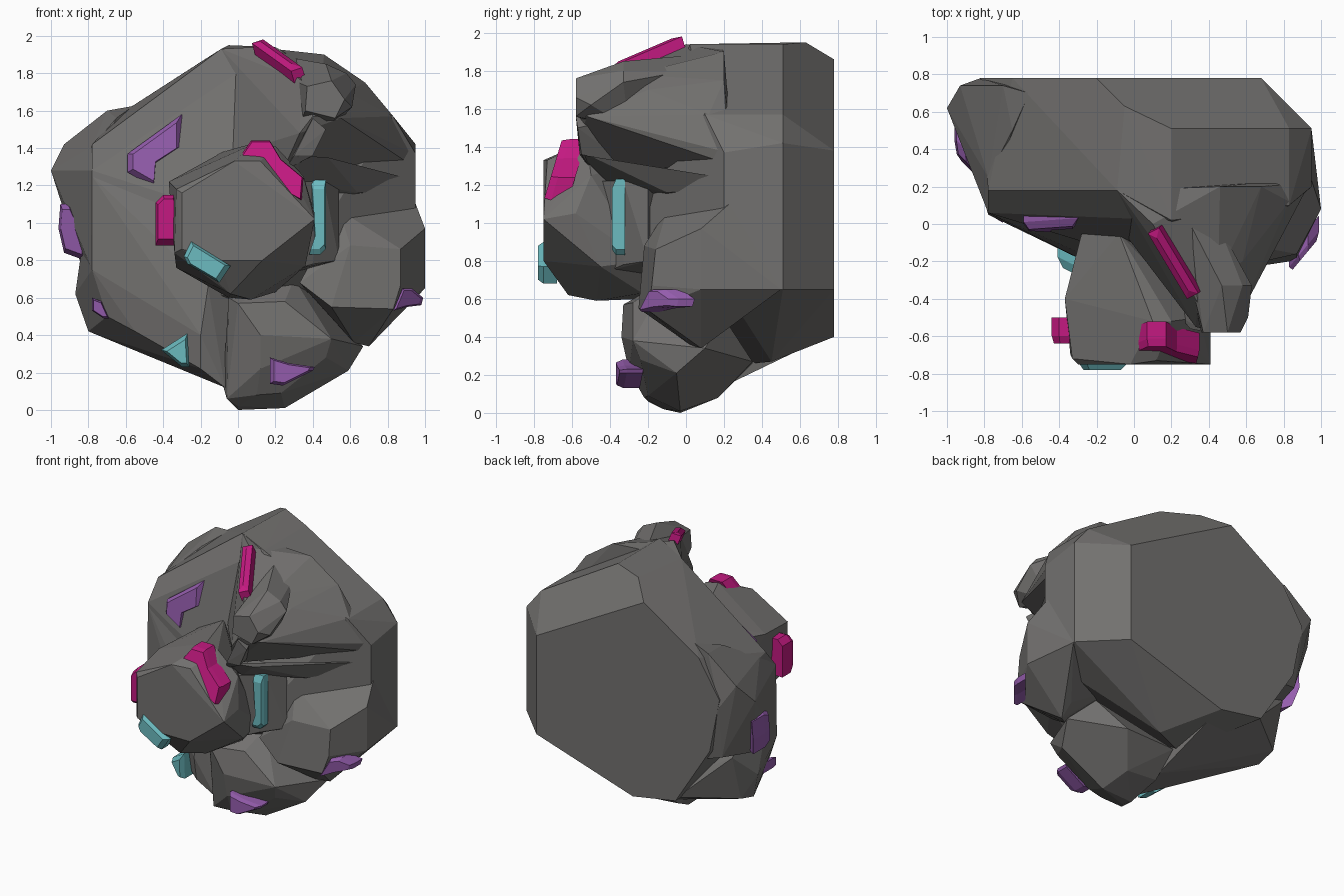
import bpy, bmesh
from mathutils import Vector


def material(name, rgb):
    m = bpy.data.materials.new(name)
    m.diffuse_color = (*rgb, 1)
    return m


ROCK = material("rock_grey", (0.17, 0.165, 0.16))
PINK = material("magenta", (0.55, 0.01, 0.22))
TEAL = material("teal", (0.15, 0.50, 0.53))
PURPLE = material("purple", (0.30, 0.11, 0.42))


def finish(name, bm, mat):
    bmesh.ops.recalc_face_normals(bm, faces=bm.faces)
    me = bpy.data.meshes.new(name)
    bm.to_mesh(me)
    bm.free()
    me.materials.append(mat)
    ob = bpy.data.objects.new(name, me)
    bpy.context.collection.objects.link(ob)
    return ob


def chunk(name, pts, mat=ROCK):
    """Faceted lump: convex hull of a few corner points."""
    bm = bmesh.new()
    for p in pts:
        bm.verts.new(p)
    bmesh.ops.convex_hull(bm, input=bm.verts)
    bmesh.ops.delete(bm, geom=[v for v in bm.verts if not v.link_faces], context='VERTS')
    bmesh.ops.dissolve_limit(bm, angle_limit=0.09, verts=bm.verts, edges=bm.edges)
    return finish(name, bm, mat)


def crystal(name, outline, y, slope, depth, mat, inset=0.8):
    """Front outline (x, z) laid on a sloped plane, extruded back, with a narrowed front."""
    cx = sum(p[0] for p in outline) / len(outline)
    cz = sum(p[1] for p in outline) / len(outline)
    sx, sz = slope
    rings = []
    bm = bmesh.new()
    for k, dy in ((inset, 0), (1, depth * 0.3), (1, depth)):
        ring = []
        for x, z in outline:
            dx, dz = (x - cx) * k, (z - cz) * k
            ring.append(bm.verts.new((cx + dx, y + dy + sx * dx + sz * dz, cz + dz)))
        rings.append(ring)
    n = len(outline)
    for a, b in zip(rings, rings[1:]):
        for i in range(n):
            bm.faces.new((a[i], a[(i + 1) % n], b[(i + 1) % n], b[i]))
    bm.faces.new(rings[0])
    bm.faces.new(rings[-1])
    return finish(name, bm, mat)


# Large rear mass with flat back and chamfered rim
back = [(-.65, 1.57), (-.2, 1.86), (.68, 1.38), (.68, .65), (-.11, .4), (-.46, .46), (-.74, .9), (-.82, 1.3)]
rim = [(.2, 1.94), (.83, 1.57), (.95, 1.42), (.95, .65)]
chunk("rear_rock", [(x, .78, z) for x, z in back] + [(x, .51, z) for x, z in rim]
      + [(-.05, .63, 1.95), (.95, .2, 1.37), (.95, .2, .66), (.83, .1, 1.57),
         (-.09, .18, 1.93), (.2, .02, 1.94), (-.78, .18, 1.42), (-.78, .06, 1.28),
         (-.78, .05, .75), (-.09, -.04, 1.4), (.3, -.2, 1.2), (.4, -.3, .9), (.15, -.2, .65),
         (-.15, -.15, .6), (.15, .45, .27), (-.1, .35, .26)])

# Left side mass
chunk("left_rock", [(-1, .62, 1.28), (-.93, .74, 1.42), (-.7, .74, 1.6), (-.56, .7, 1.625), (-.82, .78, 1.25),
                    (-.95, .5, 1.28), (-.78, .25, 1.41), (-.78, .06, 1.28), (-.84, .4, .78), (-.8, .72, .85),
                    (-.65, .5, 1.56), (-.78, .06, .75), (-.6, .78, .8)])

# Lower left mass, running back under the rear
chunk("lower_left_rock", [(-.87, .4, .62), (-.86, .35, .72), (-.8, .35, .42), (-.8, .5, .46), (-.78, .05, .75),
                          (-.78, .06, 1.25), (-.7, .06, .5), (-.55, -.03, .42), (-.4, -.08, .35), (-.5, -.07, .75),
                          (-.16, -.21, .66), (-.2, -.23, .4), (-.2, -.2, .22), (-.07, -.17, .12), (0, -.1, .12),
                          (0, -.1, .6), (-.05, .2, .14), (-.1, .35, .26), (-.2, -.05, 1.3), (-.46, .76, .48),
                          (-.11, .76, .41), (-.8, .6, .8)])

# Lower knob
chunk("lower_rock", [(0, -.03, 0), (.25, -.03, .01), (0, -.12, .02), (.23, -.2, .09), (.1, -.22, .08),
                     (-.06, -.2, .06), (-.08, -.1, .13), (.12, -.3, .22), (.12, -.34, .4), (0, -.33, .57),
                     (-.05, -.27, .6), (.25, -.28, .58), (.5, -.28, .38), (.47, -.24, .28), (.59, -.05, .21),
                     (.67, .1, .34), (.3, -.1, .7), (.2, .17, .08), (.35, .35, .27), (-.05, .35, .26),
                     (-.05, .17, .1), (.5, .2, .5)])

# Right cheek
chunk("right_rock", [(1, .08, .97), (1, .08, .65), (.95, .2, 1.08), (.92, .32, 1.18), (.87, -.16, .86), (.87, -.18, .67),
                     (.6, -.22, .88), (.54, -.1, 1.07), (.33, -.22, .68), (.5, -.25, .55), (.83, -.2, .54),
                     (.7, .08, .34), (.62, .02, .36), (.95, .5, .65), (.7, .18, .42), (.4, .2, .6)])

# Upper brow and lip below it
chunk("brow_rock", [(-.09, .18, 1.93), (-.09, 0, 1.35), (.1, 0, 1.94), (.24, -.4, 1.28), (.34, -.42, 1.76),
                    (.33, -.55, 1.48), (.4, -.57, 1.57), (.55, -.52, 1.56), (.45, -.28, 1.78), (.58, -.2, 1.7),
                    (.46, .2, 1.9), (.68, .2, 1.75), (.83, .12, 1.57), (.94, .22, 1.37), (.8, 0, 1.43),
                    (.94, .25, 1.3), (.45, -.25, 1.34), (.3, .2, 1.3)])
chunk("brow_knob", [(.36, -.58, 1.6), (.37, -.58, 1.73), (.5, -.58, 1.76), (.57, -.58, 1.66), (.52, -.58, 1.56),
                    (.47, -.33, 1.85), (.58, -.33, 1.8), (.63, -.33, 1.74), (.61, -.5, 1.62), (.5, -.3, 1.5),
                    (.32, -.4, 1.5), (.3, -.3, 1.76), (.3, 0, 1.88), (.45, 0, 1.8)])
chunk("lip_front", [(.25, -.5, 1.28), (.3, -.56, 1.36), (.4, -.58, 1.56), (.47, -.57, 1.5), (.4, -.55, 1.36),
                    (.3, -.3, 1.3), (.4, -.35, 1.55)])
chunk("lip_rock", [(.25, -.48, 1.28), (.32, -.56, 1.36), (.48, -.5, 1.35), (.64, -.2, 1.27), (.9, .18, 1.24),
                   (.95, .32, 1.18), (.33, -.42, 1.22), (.64, -.1, 1.16), (.4, -.1, 1.1), (.6, .2, 1.15)])
chunk("inner_cheek", [(.3, -.45, 1.22), (.46, -.33, 1.22), (.54, -.2, 1.2), (.54, -.2, .8), (.4, -.33, .78),
                      (.3, -.4, .75), (.2, 0, .7), (.2, 0, 1.25)])

# Central nose
chunk("nose_rock", [(-.33, -.72, 1.18), (-.3, -.75, 1.16), (-.02, -.75, 1.33), (.12, -.73, 1.33), (.41, -.75, 1.02),
                    (.13, -.75, .8), (-.1, -.75, .8), (-.3, -.75, .86), (-.34, -.7, .84), (-.37, -.4, 1.22),
                    (-.28, -.05, 1.27), (.1, -.52, 1.43), (-.08, -.05, 1.38), (.2, -.52, 1.41), (.35, -.5, 1.25),
                    (.41, -.58, 1.05), (.36, -.45, .77), (.33, -.22, .8), (.07, -.47, .59), (-.04, -.62, .62),
                    (-.05, -.23, .6), (.2, -.23, .63), (-.33, -.4, .76), (-.28, -.1, .8)])

# Magenta shards
a, b = Vector((.11, -.03, 1.95)), Vector((.32, -.38, 1.8))
w, h = Vector((.03, .015, .01)), Vector((-.01, -.01, .035))
chunk("top_shard", [p + s * w + t * h for p in (a, b) for s in (-1, 1) for t in (-1.5, .6)]
      + [a + h + (b - a) * .1, b + h - (b - a) * .1], PINK)
crystal("nose_top_shard", [(-.02, 1.31), (.07, 1.44), (.17, 1.44), (.23, 1.34), (.35, 1.24), (.34, 1.12)],
        -.69, (0, .3), .13, PINK, .95)
crystal("nose_side_shard", [(-.44, .88), (-.44, 1.11), (-.4, 1.15), (-.34, 1.15), (-.32, 1.1), (-.33, .88)],
        -.64, (0, 0), .14, PINK)

# Teal shards
crystal("nose_low_shard", [(-.29, .82), (-.25, .9), (-.04, .77), (-.1, .68), (-.27, .78)], -.78, (0, 0), .1, TEAL)
crystal("cheek_shard", [(.38, .83), (.41, .92), (.39, 1.23), (.47, 1.23), (.47, .86), (.44, .83)],
        -.39, (0, 0), .07, TEAL)
crystal("low_left_shard", [(-.41, .32), (-.27, .41), (-.26, .23), (-.3, .23)], -.27, (-.5, 0), .15, TEAL, .7)

# Purple shards
crystal("left_shard", [(-.59, 1.37), (-.3, 1.58), (-.3, 1.41), (-.44, 1.32), (-.45, 1.19), (-.59, 1.27)],
        -.03, (0, .1), .13, PURPLE)
crystal("far_left_shard", [(-.96, .97), (-.95, 1.1), (-.9, 1.1), (-.82, .93), (-.82, .8), (-.93, .84)],
        .32, (-1, .1), .2, PURPLE)
crystal("low_far_left_shard", [(-.78, .53), (-.78, .6), (-.73, .58), (-.69, .49), (-.72, .49)],
        .03, (-.6, 0), .15, PURPLE)
crystal("right_shard", [(.83, .53), (.88, .65), (.93, .65), (.99, .6), (.98, .56), (.9, .55)],
        -.16, (1.2, 0), .12, PURPLE)
crystal("bottom_shard", [(.17, .14), (.17, .28), (.27, .25), (.41, .23), (.4, .21), (.24, .13)],
        -.36, (.1, 0), .12, PURPLE)
